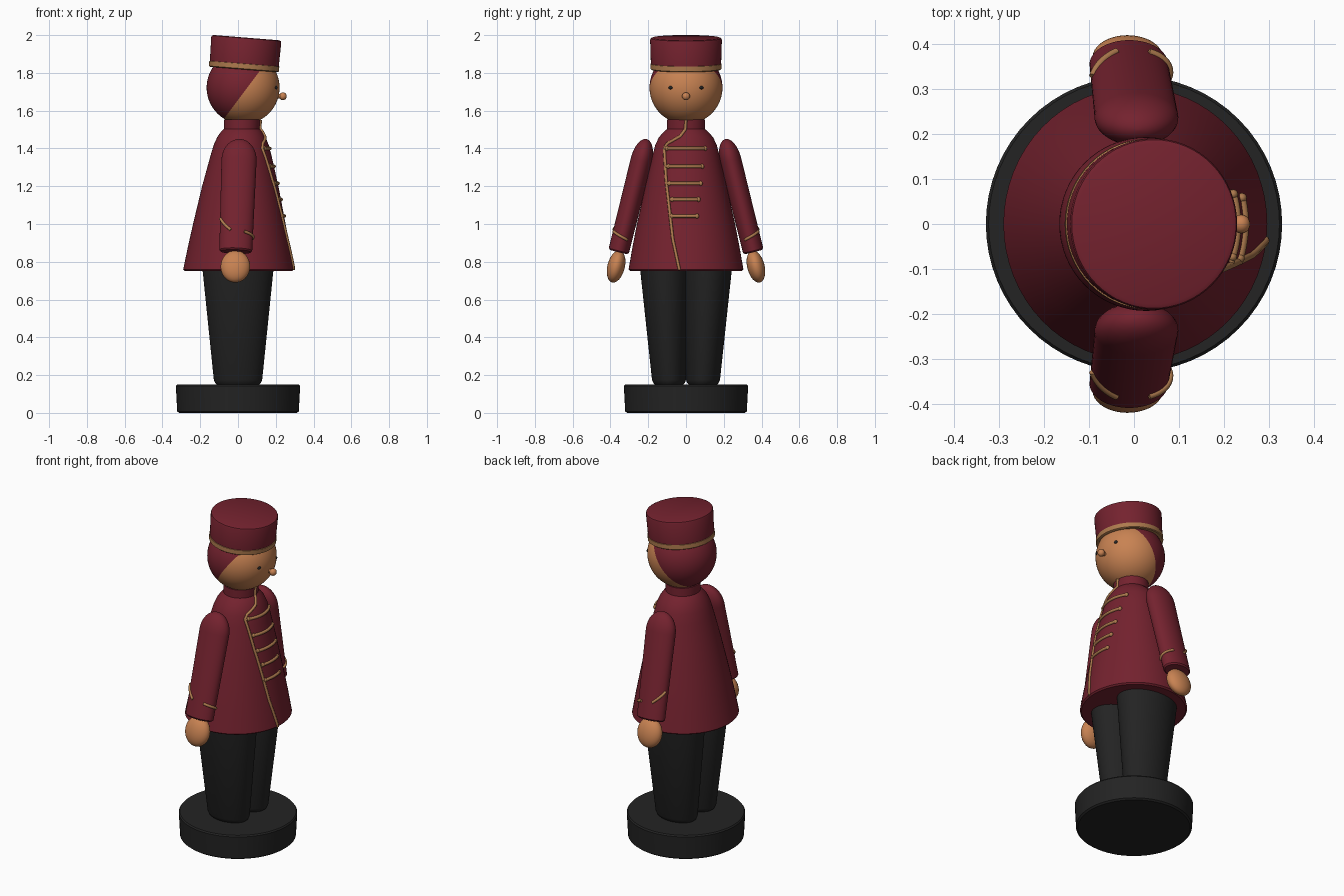
import bpy, bmesh, math
from mathutils import Matrix, Vector

if "Cube" in bpy.data.objects:
    bpy.data.objects.remove(bpy.data.objects["Cube"])


def material(name, rgb):
    m = bpy.data.materials.new(name)
    m.diffuse_color = (*rgb, 1)
    m.use_nodes = True
    m.node_tree.nodes["Principled BSDF"].inputs["Base Color"].default_value = m.diffuse_color
    return m


RED = material("burgundy cloth", (0.175, 0.016, 0.028))
BLACK = material("charcoal", (0.017, 0.017, 0.017))
SKIN = material("warm skin", (0.58, 0.225, 0.085))
GOLD = material("tan trim", (0.42, 0.195, 0.075))
SEG = 64


def finish(name, bm, mats, matrix=Matrix(), rule=None, angle=35):
    bmesh.ops.recalc_face_normals(bm, faces=bm.faces)
    if rule:
        for f in bm.faces:
            f.material_index = rule(f.calc_center_median())
    bm.transform(matrix)
    me = bpy.data.meshes.new(name)
    bm.to_mesh(me)
    bm.free()
    for m in mats:
        me.materials.append(m)
    ob = bpy.data.objects.new(name, me)
    bpy.context.collection.objects.link(ob)
    bpy.ops.object.select_all(action='DESELECT')
    ob.select_set(True)
    bpy.context.view_layer.objects.active = ob
    bpy.ops.object.shade_smooth_by_angle(angle=math.radians(angle))
    return ob


def loft(name, rings, mats, matrix=Matrix(), rule=None):
    """Closed skin over ellipse rings given as (z, cx, cy, rx, ry)."""
    bm = bmesh.new()
    loops = []
    for z, cx, cy, rx, ry in rings:
        loops.append([bm.verts.new((cx + rx * math.cos(math.tau * i / SEG),
                                    cy + ry * math.sin(math.tau * i / SEG), z)) for i in range(SEG)])
    for a, b in zip(loops, loops[1:]):
        for i in range(SEG):
            j = (i + 1) % SEG
            bm.faces.new((a[i], a[j], b[j], b[i]))
    bm.faces.new(loops[0][::-1])
    bm.faces.new(loops[-1])
    return finish(name, bm, mats, matrix, rule)


def ball(name, loc, radii, mat, rot=Matrix(), seg=40):
    bm = bmesh.new()
    bmesh.ops.create_uvsphere(bm, u_segments=seg, v_segments=seg // 2, radius=1)
    return finish(name, bm, [mat], Matrix.Translation(loc) @ rot @ Matrix.Diagonal((*radii, 1)))


def cord(name, points, radius, mat):
    """Thin round braid along a polyline."""
    cu = bpy.data.curves.new(name, 'CURVE')
    cu.dimensions = '3D'
    cu.bevel_depth = radius
    cu.bevel_resolution = 2
    cu.use_fill_caps = True
    sp = cu.splines.new('POLY')
    sp.points.add(len(points) - 1)
    for p, co in zip(sp.points, points):
        p.co = (*co, 1)
    cu.materials.append(mat)
    ob = bpy.data.objects.new(name, cu)
    bpy.context.collection.objects.link(ob)
    bpy.ops.object.select_all(action='DESELECT')
    ob.select_set(True)
    bpy.context.view_layer.objects.active = ob
    bpy.ops.object.convert(target='MESH')


# Round base
loft("base", [(0, 0, 0, .312, .312), (.008, 0, 0, .322, .322), (.142, 0, 0, .329, .329),
              (.15, 0, 0, .323, .323)], [BLACK])

# Tapered legs
for s, side in ((-1, "right"), (1, "left")):
    loft(side + "_leg", [(.145, 0, s * .089, .105, .07), (.157, 0, s * .089, .12, .082),
                         (.175, 0, s * .09, .128, .09), (.78, 0, s * .112, .19, .133)], [BLACK])

# Flared jacket with standing collar
JACKET = [(.752, .003, 0, .285, .295), (.76, .003, 0, .293, .304), (.88, .005, 0, .27, .283),
          (1.0, .007, 0, .245, .26), (1.2, .012, 0, .202, .215), (1.36, .016, 0, .162, .178),
          (1.42, .017, 0, .145, .162), (1.46, .018, 0, .128, .143), (1.49, .019, 0, .108, .115),
          (1.503, .02, 0, .095, .1), (1.553, .021, 0, .096, .1)]
loft("jacket", JACKET, [RED])


def on_jacket(y, z, lift=.002):
    """Point on the jacket front at the given y and z."""
    for a, b in zip(JACKET, JACKET[1:]):
        if a[0] <= z <= b[0]:
            t = (z - a[0]) / (b[0] - a[0])
            cx, rx, ry = (a[k] + t * (b[k] - a[k]) for k in (1, 3, 4))
            return Vector((cx + rx * math.sqrt(max(0, 1 - (y / ry) ** 2)) + lift, y, z))


# Front edge braid and chest bars
EDGE = [(0, 1.55), (-.004, 1.5), (-.03, 1.465), (-.1, 1.425), (-.115, 1.4), (-.105, 1.23),
        (-.07, .92), (-.035, .757)]
path = []
for a, b in zip(EDGE, EDGE[1:]):
    path += [on_jacket(a[0] + (b[0] - a[0]) * t / 8, a[1] + (b[1] - a[1]) * t / 8) for t in range(8)]
cord("front_braid", path + [on_jacket(*EDGE[-1])], .008, GOLD)
for n, (z, y0, y1) in enumerate([(1.4, -.112, .105), (1.305, -.105, .09), (1.215, -.1, .082),
                                 (1.13, -.085, .07), (1.042, -.088, .062)]):
    cord(f"chest_bar_{n}", [on_jacket(y0 + (y1 - y0) * t / 12, z) for t in range(13)], .009, GOLD)
    for k, y in enumerate((y0 + .012, y1 - .004)):
        ball(f"chest_knot_{n}_{k}", on_jacket(y, z), (.011, .011, .013), GOLD, seg=12)

# Arms, cuff braids and hands
for s, side in ((-1, "right"), (1, "left")):
    turn = Matrix.Rotation(s * math.radians(14), 4, 'X') @ Matrix.Rotation(math.radians(2), 4, 'Y')
    m = Matrix.Translation((-.012, s * .357, .853)) @ turn
    rings = [(0, 0, 0, .08, .048), (.008, 0, 0, .087, .055), (.5, 0, 0, .093, .057)]
    for k in range(1, 9):  # domed shoulder
        a = math.radians(11 * k)
        rings.append((.5 + .115 * math.sin(a), 0, 0, .093 * math.cos(a), .057 * math.cos(a)))
    loft(side + "_sleeve", rings, [RED], m)
    for n, (a0, a1, z0, z1) in enumerate([(-30, 62, .075, .1), (110, 165, .105, .175)]):
        pts = []
        for t in range(13):
            a = math.radians(a0 + (a1 - a0) * t / 12)
            pts.append(m @ Vector((.089 * math.cos(a), s * .057 * math.sin(a), z0 + (z1 - z0) * t / 12)))
        cord(f"{side}_cuff_braid_{n}", pts, .008, GOLD)
    ball(side + "_hand", (-.014, s * .37, .775), (.078, .046, .087), SKIN, turn)

# Head, cut along a slanted plane so the back is painted as hair
HC = Vector((.027, 0, 1.722))
bm = bmesh.new()
bmesh.ops.create_uvsphere(bm, u_segments=64, v_segments=40, radius=.193)
bmesh.ops.translate(bm, verts=bm.verts, vec=HC)
cut, away = Vector((.085, 0, 1.77)), Vector((.2, 0, -.15)).normalized()
bmesh.ops.bisect_plane(bm, geom=bm.verts[:] + bm.edges[:] + bm.faces[:], plane_co=cut, plane_no=away)
finish("head", bm, [SKIN, RED], rule=lambda c: 1 if (c - cut).dot(away) < 0 else 0)

# Peg nose
loft("nose_peg", [(0, 0, 0, .011, .011), (.06, 0, 0, .013, .013)], [SKIN],
     Matrix.Translation((.185, 0, 1.677)) @ Matrix.Rotation(math.pi / 2, 4, 'Y'))
ball("nose_tip", (.238, 0, 1.676), (.02, .021, .021), SKIN, seg=20)

# Eyes
for s, side in ((-1, "right"), (1, "left")):
    y, z = s * .082, 1.722
    x = HC.x + math.sqrt(.193 ** 2 - y * y)
    ball(side + "_eye", (x, y, z), (.006, .011, .009), BLACK,
         Matrix.Rotation(s * .44, 4, 'Z'), seg=16)

# Tilted pillbox hat with a band
loft("hat", [(0, 0, 0, .18, .184), (.004, 0, 0, .186, .189), (.03, 0, 0, .186, .189),
             (.031, 0, 0, .183, .186), (.158, 0, 0, .186, .19), (.165, 0, 0, .183, .187),
             (.169, 0, 0, .174, .178)],
     [RED, GOLD], Matrix.Translation((.031, 0, 1.818)) @ Matrix.Rotation(math.radians(4.6), 4, 'Y'),
     lambda c: 1 if c.z < .031 else 0)
